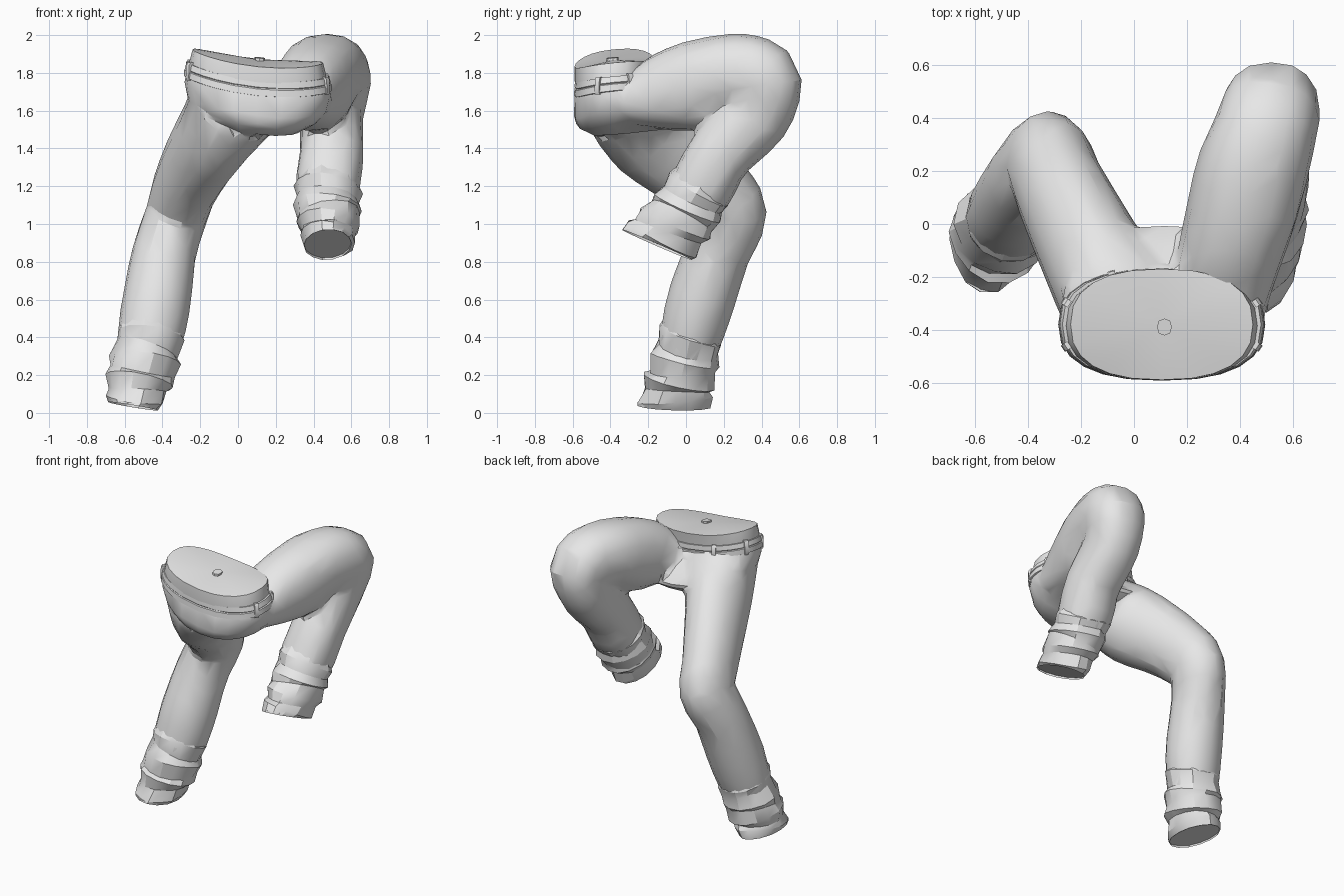
import bpy, bmesh, math, random
from mathutils import Vector

random.seed(4)
if "Cube" in bpy.data.objects:
    bpy.data.objects.remove(bpy.data.objects["Cube"])

# One plain cloth colour
cloth = bpy.data.materials.new("grey cloth")
cloth.use_nodes = True
cloth.diffuse_color = (0.8, 0.8, 0.8, 1)
cloth.node_tree.nodes["Principled BSDF"].inputs["Base Color"].default_value = (0.8, 0.8, 0.8, 1)


def make_object(name, bm, angle=35):
    bmesh.ops.recalc_face_normals(bm, faces=bm.faces)
    mesh = bpy.data.meshes.new(name)
    bm.to_mesh(mesh)
    bm.free()
    ob = bpy.data.objects.new(name, mesh)
    bpy.context.collection.objects.link(ob)
    mesh.materials.append(cloth)
    bpy.ops.object.select_all(action='DESELECT')
    ob.select_set(True)
    bpy.context.view_layer.objects.active = ob
    bpy.ops.object.shade_smooth_by_angle(angle=math.radians(angle))
    return ob


def loft(bm, rings):
    """Skin a list of point rings, close both ends and return the end face."""
    loops = [[bm.verts.new(p) for p in ring] for ring in rings]
    n = len(loops[0])
    for a, b in zip(loops, loops[1:]):
        for i in range(n):
            j = (i + 1) % n
            bm.faces.new((a[i], a[j], b[j], b[i]))
    bm.faces.new(loops[0][::-1])
    return bm.faces.new(loops[-1])


def smooth_path(points, steps):
    """Catmull-Rom interpolation of path rows (x, y, z, width, depth)."""
    pts = [Vector(p) for p in points]
    out = []
    for i in range(len(pts) - 1):
        p0, p1, p2, p3 = pts[max(i - 1, 0)], pts[i], pts[i + 1], pts[min(i + 2, len(pts) - 1)]
        for s in range(steps):
            t = s / steps
            out.append(0.5 * (2 * p1 + (p2 - p0) * t + (2 * p0 - 5 * p1 + 4 * p2 - p3) * t * t
                              + (3 * p1 - p0 - 3 * p2 + p3) * t ** 3))
    return out + [pts[-1]]


def squircle(a, power):
    """Point on a rounded box outline of unit radius."""
    c, s = math.cos(a), math.sin(a)
    return math.copysign(abs(c) ** power, c), math.copysign(abs(s) ** power, s)


def tube_rings(rows, sides, power=1.0, wrinkle=0.0, hem=None):
    """Rings square to the path, turning to the hem direction; wrinkle adds folds."""
    rings, end = [], len(rows) - 1
    for k, row in enumerate(rows):
        centre = Vector(row[:3])
        t = (Vector(rows[min(k + 1, end)][:3]) - Vector(rows[max(k - 1, 0)][:3])).normalized()
        if hem:
            t = t.lerp(Vector(hem).normalized(), k / end).normalized()
        u = (Vector((1, 0, 0)) - t * t.x).normalized()
        v = t.cross(u)
        amount = wrinkle * (0.3 if k == end else 1)
        phase, ring = random.uniform(0, 6.28), []
        for i in range(sides):
            a = 2 * math.pi * i / sides
            c, s = squircle(a, power)
            r = 1 + amount * ((1 if k % 2 else -1) * 0.8 + random.uniform(-0.8, 0.8))
            slide = amount * 0.45 * math.cos(a + phase)
            ring.append(centre + u * c * row[3] * r + v * s * row[4] * r + t * slide)
        rings.append(ring)
    return rings


def waist_z(x, y, z):
    """The waist sags in the middle, rises to the right and towards the knees."""
    d = x - 0.11
    return z - 0.10 * d + 0.30 * d * d + 0.10 * (y + 0.38)


def waist_ring(cx, cy, cz, rx, ry, sides=24):
    ring = []
    for i in range(sides):
        c, s = squircle(2 * math.pi * i / sides, 0.82)
        x, y = cx + rx * c, cy + ry * s
        ring.append((x, y, waist_z(x, y, cz)))
    return ring


# Trouser body: pelvis and both legs, fused into one skin
standing = [(-0.02, -0.34, 1.62, .25, .22), (-0.125, -0.18, 1.475, .205, .255), (-0.215, -0.005, 1.33, .186, .235),
            (-0.285, 0.14, 1.185, .172, .213), (-0.325, 0.23, 1.05, .167, .20), (-0.39, 0.165, .85, .17, .175),
            (-0.43, 0.08, .6, .182, .18), (-0.465, 0.025, .4, .175, .165), (-0.51, -0.03, .2, .14, .13)]
raised = [(0.32, -0.30, 1.65, .18, .13), (0.36, -0.13, 1.695, .195, .205), (0.408, 0.05, 1.735, .21, .237),
          (0.447, 0.2, 1.79, .212, .213), (0.495, 0.345, 1.795, .197, .205), (0.52, 0.43, 1.745, .185, .185),
          (0.495, 0.362, 1.57, .168, .19), (0.495, 0.18, 1.37, .17, .17), (0.475, 0.08, 1.19, .17, .17),
          (0.475, -0.03, 1.05, .13, .14)]
bm = bmesh.new()
loft(bm, tube_rings(smooth_path(standing, 3), 16))
loft(bm, tube_rings(smooth_path(raised, 3), 16, 0.88))
loft(bm, [waist_ring(*r) for r in [
    (.105, -.385, 1.755, .375, .205), (.105, -.37, 1.67, .39, .22), (.105, -.32, 1.59, .375, .275),
    (.105, -.285, 1.53, .31, .29), (.11, -.28, 1.48, .20, .21)]])
body = make_object("trouser_body", bm)
remesh = body.modifiers.new("Fuse", 'REMESH')
remesh.mode = 'VOXEL'
remesh.voxel_size = 0.02
soften = body.modifiers.new("Soften", 'SMOOTH')
soften.iterations = 3
reduce = body.modifiers.new("Reduce", 'DECIMATE')
reduce.ratio = 0.04
for m in ("Fuse", "Soften", "Reduce"):
    bpy.ops.object.modifier_apply(modifier=m)
bpy.ops.object.shade_smooth_by_angle(angle=math.radians(30))

# Bunched cloth at each ankle, with a hollowed hem
cuffs = {
    "standing_cuff": ((-.2, 0, -1), [
        (-0.455, 0.035, .46, .165, .155), (-0.475, 0.01, .34, .172, .172), (-0.505, -0.02, .22, .182, .182),
        (-0.53, -0.045, .12, .16, .183), (-0.555, -0.065, .035, .135, .20)]),
    "raised_cuff": ((0, -.41, -1), [
        (0.478, 0.09, 1.22, .165, .165), (0.478, 0.035, 1.13, .175, .18), (0.478, -0.02, 1.04, .17, .19),
        (0.475, -0.09, .96, .15, .195), (0.475, -0.155, .89, .128, .205)]),
}
for name, (hem_dir, path) in cuffs.items():
    bm = bmesh.new()
    hem = loft(bm, tube_rings(smooth_path(path, 2), 14, 1.0, 0.055, hem_dir))
    bmesh.ops.inset_region(bm, faces=[hem], thickness=0.008)
    bmesh.ops.translate(bm, verts=hem.verts, vec=Vector(hem_dir).normalized() * -0.012)
    for v in bm.verts:
        v.co.z = max(v.co.z, 0)
    make_object(name, bm, 28)

# Closed waist rising above the belt, fanned around a small raised square
bm = bmesh.new()
lid = loft(bm, [waist_ring(*r) for r in [
    (.105, -.385, 1.69, .36, .195), (.105, -.385, 1.785, .362, .205), (.105, -.38, 1.853, .345, .21)]])
bmesh.ops.poke(bm, faces=[lid])
make_object("waist_cap", bm)

bm = bmesh.new()
loft(bm, [waist_ring(.115, -.39, z, .028, .032, 8) for z in (1.855, 1.882)])
make_object("waist_plug", bm)

# Belt with a sunken seam along its middle
bm = bmesh.new()
loft(bm, [waist_ring(*r) for r in [
    (.105, -.38, 1.695, .37, .19), (.105, -.38, 1.70, .392, .213), (.105, -.38, 1.735, .389, .211),
    (.105, -.38, 1.74, .382, .206), (.105, -.38, 1.745, .386, .210), (.105, -.38, 1.778, .376, .208),
    (.105, -.38, 1.78, .35, .19)]])
make_object("belt", bm, 30)

# Belt loops
bm = bmesh.new()
for deg in (20, 65, 115, 160, 200, 340):
    a = math.radians(deg)
    c, s = squircle(a, 0.82)
    x, y = .105 + .385 * c, -.38 + .209 * s
    out = Vector((math.cos(a) / .385, math.sin(a) / .209, 0)).normalized()
    side = Vector((-out.y, out.x, 0))
    rings = []
    for z, d in ((1.69, .004), (1.705, .010), (1.77, .007), (1.785, -.004)):
        base = Vector((x, y, waist_z(x, y, z)))
        rings.append([base + side * w + out * o for w, o in ((-.014, -.02), (.014, -.02), (.014, d), (-.014, d))])
    loft(bm, rings)
make_object("belt_loops", bm)
